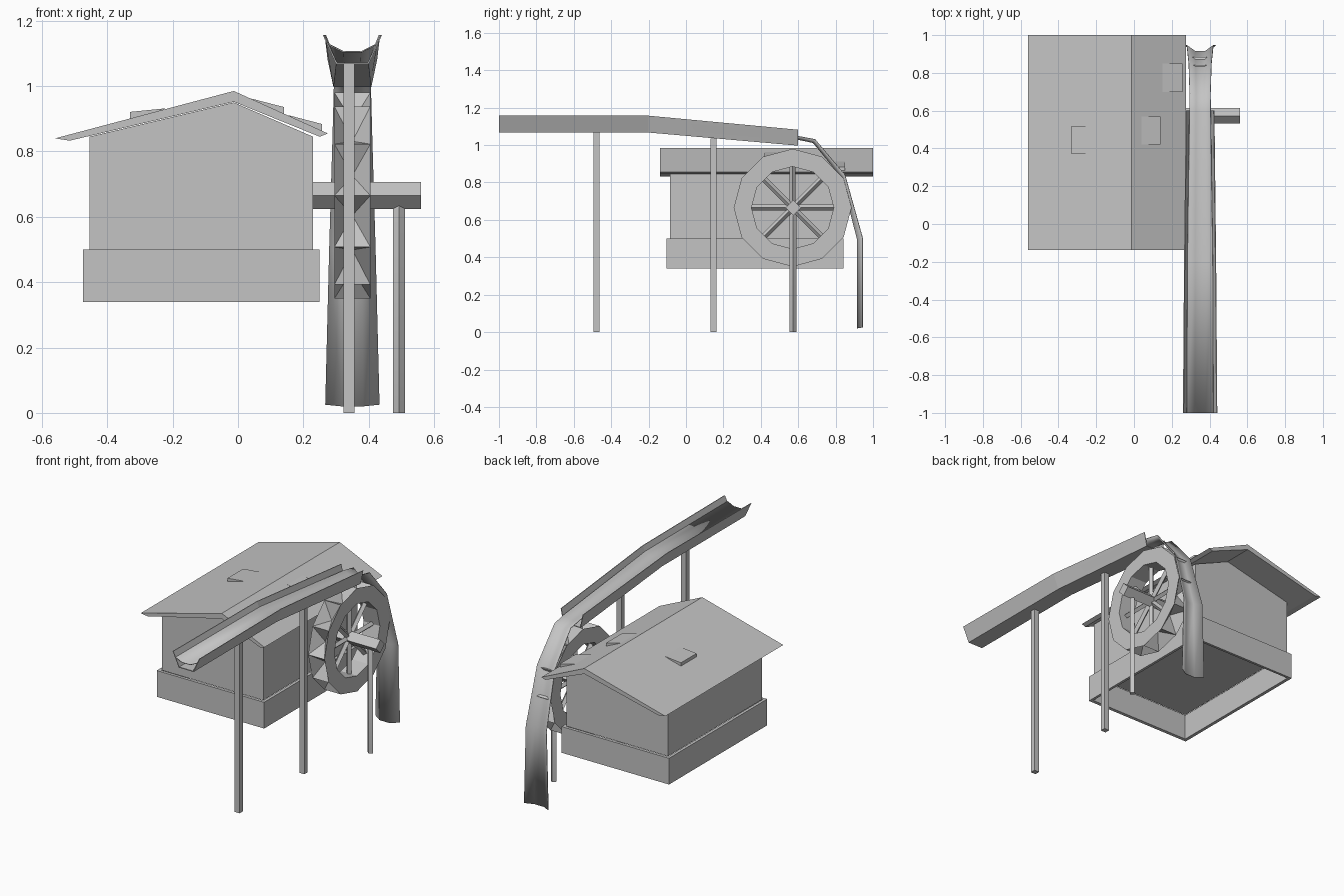
import bpy, bmesh, math
from mathutils import Matrix, Vector

if "Cube" in bpy.data.objects:
    bpy.data.objects.remove(bpy.data.objects["Cube"])

stone = bpy.data.materials.new("plain_grey")
stone.diffuse_color = (0.55, 0.55, 0.55, 1)
stone.use_nodes = True
stone.node_tree.nodes["Principled BSDF"].inputs["Base Color"].default_value = stone.diffuse_color


def finish(name, bm, smooth=None, normals=True):
    if normals:
        bmesh.ops.recalc_face_normals(bm, faces=bm.faces)
    me = bpy.data.meshes.new(name)
    bm.to_mesh(me)
    bm.free()
    me.materials.append(stone)
    ob = bpy.data.objects.new(name, me)
    bpy.context.collection.objects.link(ob)
    if smooth:
        bpy.context.view_layer.objects.active = ob
        ob.select_set(True)
        bpy.ops.object.shade_smooth_by_angle(angle=math.radians(smooth))
        ob.select_set(False)
    return ob


def loft(name, sections, closed=True, caps=True, smooth=None):
    """Skin a list of matching cross-sections."""
    bm = bmesh.new()
    rings = [[bm.verts.new(p) for p in s] for s in sections]
    n = len(rings[0])
    for a, b in zip(rings, rings[1:]):
        for i in range(n if closed else n - 1):
            j = (i + 1) % n
            bm.faces.new((a[i], a[j], b[j], b[i]))
    if closed and caps:
        bm.faces.new(rings[0])
        bm.faces.new(rings[-1])
    return finish(name, bm, smooth)


def extrude_y(name, profile, y0, y1):
    return loft(name, [[(x, y, z) for x, z in profile] for y in (y0, y1)])


def box(name, x0, x1, y0, y1, z0, z1):
    return extrude_y(name, [(x0, z0), (x1, z0), (x1, z1), (x0, z1)], y0, y1)


def rect(x0, x1, y0, y1, z):
    return [(x0, y0, z), (x1, y0, z), (x1, y1, z), (x0, y1, z)]


def bar(bm, p, q, r, sides=4):
    """Prism of given radius between two points."""
    p, q = Vector(p), Vector(q)
    rot = (q - p).to_track_quat('Z', 'Y').to_matrix().to_4x4()
    bmesh.ops.create_cone(bm, cap_ends=True, segments=sides, radius1=r, radius2=r,
                          depth=(q - p).length, matrix=Matrix.Translation((p + q) / 2) @ rot)


# House walls with gable, floor at the top of the base
extrude_y("house_walls", [(-0.455, 0.5), (0.23, 0.5), (0.23, 0.845),
                          (-0.013, 0.95), (-0.455, 0.845)], -0.085, 0.822)

# Hollow base skirt, open underneath
outer = (-0.475, 0.25, -0.105, 0.842)
inner = (-0.457, 0.232, -0.087, 0.824)
loft("house_base", [rect(*inner, 0.499), rect(*inner, 0.342),
                    rect(*outer, 0.34), rect(*outer, 0.5), rect(*inner, 0.5)], caps=False)

# Asymmetric gable roof
extrude_y("roof", [(-0.56, 0.84), (-0.013, 0.985), (0.275, 0.855),
                   (0.25, 0.845), (-0.013, 0.952), (-0.515, 0.833)], -0.138, 1.0)

# Wedge hatches rising out of the roof
hatches = [([(-0.33, 0.895), (-0.33, 0.921), (-0.22, 0.932)], 0.37, 0.52),
           ([(0.14, 0.91), (0.14, 0.936), (0.04, 0.962)], 0.42, 0.57),
           ([(0.257, 0.858), (0.257, 0.884), (0.15, 0.912)], 0.70, 0.85)]
for k, (prof, y0, y1) in enumerate(hatches):
    extrude_y(f"roof_hatch_{k + 1}", prof, y0, y1)

# Flume trough: (y, bottom z, top z, bottom half width, top half width)
CX = 0.35
trough = []
for y, zb, zt, wb, wt in [(-1, 1.067, 1.157, 0.05, 0.091), (-0.2, 1.067, 1.157, 0.05, 0.085),
                          (0.6, 0.997, 1.082, 0.058, 0.076)]:
    trough.append([(CX - wt, y, zt), (CX - wb, y, zb), (CX + wb, y, zb), (CX + wt, y, zt),
                   (CX + wt - 0.004, y, zt), (CX + wb - 0.003, y, zb + 0.005),
                   (CX - wb + 0.003, y, zb + 0.005), (CX - wt + 0.004, y, zt)])
loft("flume_trough", trough)

# Water sheet: (edge y, edge z, middle y, middle z, half width)
path = [(-1, 1.125, -1, 1.105, 0.07), (-0.2, 1.125, -0.2, 1.105, 0.067),
        (0.6, 1.047, 0.6, 1.03, 0.056), (0.69, 1.03, 0.68, 1.013, 0.055),
        (0.85, 0.84, 0.83, 0.83, 0.06), (0.945, 0.5, 0.915, 0.5, 0.07),
        (0.945, 0.025, 0.915, 0.02, 0.082)]
water = [[(CX - w, ye, ze), (CX - w * 0.4, ym, zm), (CX + w * 0.4, ym, zm), (CX + w, ye, ze)]
         for ye, ze, ym, zm, w in path]
sheet = loft("falling_water", water, closed=False, smooth=40)
sol = sheet.modifiers.new("thickness", 'SOLIDIFY')
sol.thickness = 0.004
sol.offset = 0

# Flume posts
box("flume_post_front", 0.323, 0.357, -0.495, -0.463, 0.0, 1.068)
box("flume_post_back", 0.323, 0.357, 0.13, 0.162, 0.0, 1.036)

# Waterwheel rim: side rings, inner drum and a pyramid pocket in every segment
WY, WZ, N = 0.57, 0.665, 12
X0, X1 = 0.295, 0.405


def at(x, r, step):
    a = 2 * math.pi * step / N
    return Vector((x, WY + r * math.sin(a), WZ + r * math.cos(a)))


bm = bmesh.new()
loops = [[bm.verts.new(at(x, r, i)) for i in range(N)]
         for x, r in ((X0, 0.315), (X1, 0.315), (X1, 0.22), (X0, 0.22))]
for i in range(N):
    j = (i + 1) % N
    for a, b in ((1, 2), (2, 3), (3, 0)):
        bm.faces.new((loops[a][i], loops[a][j], loops[b][j], loops[b][i]))
    tip = bm.verts.new(at(CX, 0.235, i + 0.5))
    quad = [loops[0][i], loops[0][j], loops[1][j], loops[1][i]]
    for k in range(4):
        bm.faces.new((quad[k], quad[(k + 1) % 4], tip))
finish("wheel_rim", bm)

# Spokes: four bars through the hub
bm = bmesh.new()
for i in range(4):
    s = i * N / 8
    bar(bm, at(CX, 0.228, s), at(CX, 0.228, s + N / 2), 0.016)
finish("wheel_spokes", bm)

# Axle and its support post
bm = bmesh.new()
bar(bm, (0.22, WY + 0.003, WZ), (0.56, WY + 0.003, WZ), 0.041)
finish("wheel_axle", bm, smooth=89)
PX, PY, R = 0.493, 0.572, 0.018
post = [[(PX + r * math.cos(a), PY + r * math.sin(a), z)
         for a in [k * math.pi / 2 for k in range(4)]]
        for z, r in ((0, R), (0.625, R), (0.64, 0.003))]
loft("axle_post", post, smooth=60)
